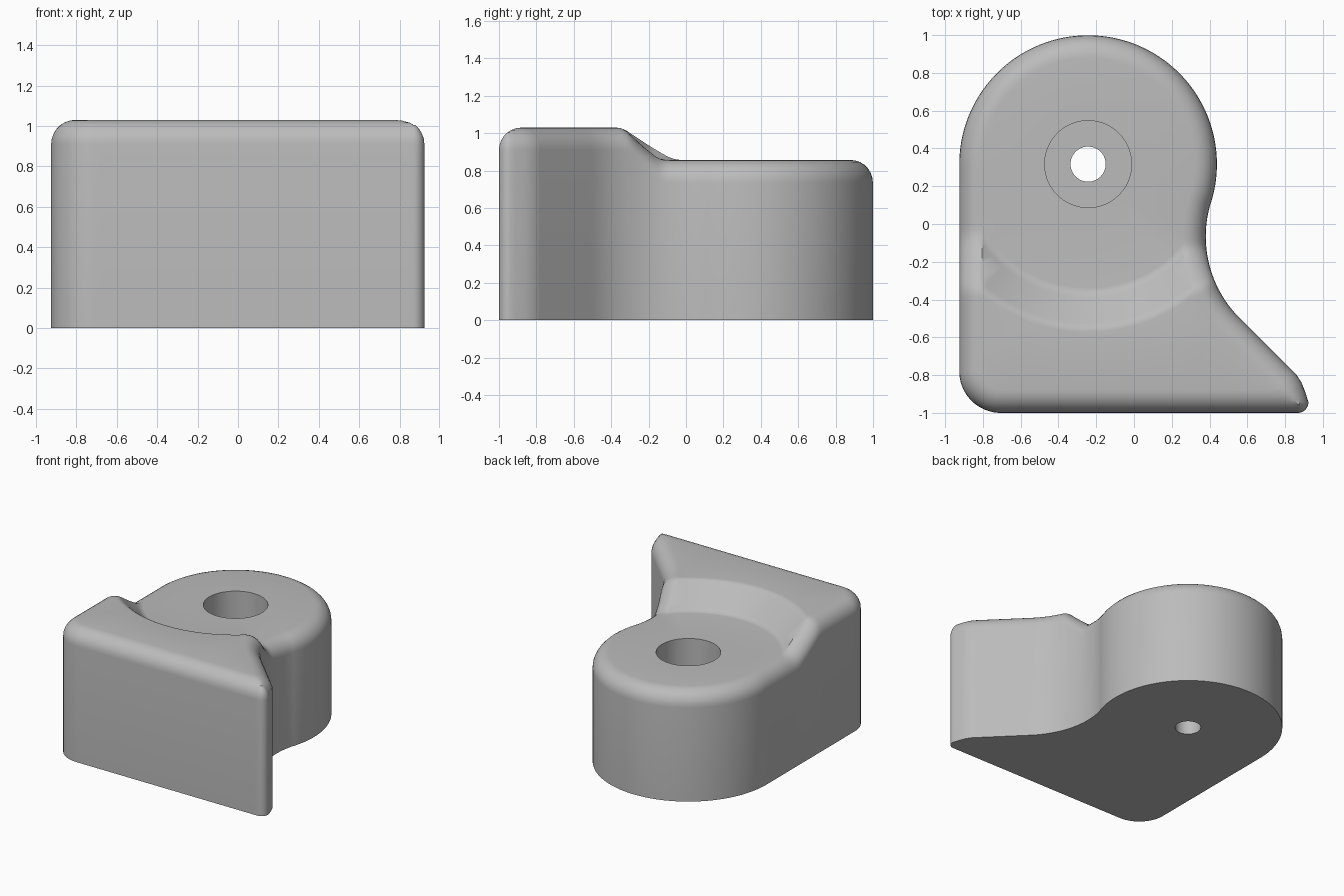
import bpy, bmesh
from math import sin, cos, radians, sqrt, hypot, ceil, tau
from mathutils import Vector
from mathutils.geometry import delaunay_2d_cdt

cube = bpy.data.objects.get("Cube")
if cube:
    bpy.data.objects.remove(cube)

CENTER = Vector((-0.243, 0.317))    # axis of the round lobe and the screw hole
LOBE_R, ROLL = 0.682, 0.12          # lobe radius, rounded top edge radius
LOW_Z, HIGH_Z = 0.857, 1.03         # lower deck and raised deck
STEP_IN, STEP_OUT, SOFT = 0.68, 0.865, 0.025
HEAD_R, BORE_R, SEAT_Z = 0.23, 0.093, 0.3


def arc(center, radius, start, end, step=2):
    n = max(2, ceil(abs(end - start) / step))
    angles = [radians(start + (end - start) * i / n) for i in range(n + 1)]
    return [Vector(center) + radius * Vector((cos(a), sin(a))) for a in angles]


def resample(points, spacing):
    out = []
    for a, b in zip(points, points[1:] + points[:1]):
        n = max(1, round((b - a).length / spacing))
        out += [a.lerp(b, i / n) for i in range(n)]
    return out


# Plan outline, counter-clockwise: lobe, straight side, corner, pointed toe, neck
outline = arc(CENTER, LOBE_R, -17.2, 180)
outline += arc((-0.705, -0.78), 0.22, 180, 270, 5)
outline += arc((0.868, -0.945), 0.055, -90, 5, 12)
outline += [Vector(p) for p in ((0.905, -0.885), (0.886, -0.838), (0.86, -0.798), (0.825, -0.763))]
outline += arc((0.99, -0.066), 0.61, 225, 164)
outline = resample(outline, 0.025)
count = len(outline)
normals = []
for i in range(count):
    t = (outline[(i + 1) % count] - outline[i - 1]).normalized()
    normals.append(Vector((-t.y, t.x)))
segments = [(outline[i].x, outline[i].y,
             outline[(i + 1) % count].x - outline[i].x,
             outline[(i + 1) % count].y - outline[i].y) for i in range(count)]


def nearest(p):
    """Distance to the outline, with the segment and the place along it."""
    best = (9, 0, 0)
    for i, (x, y, dx, dy) in enumerate(segments):
        px, py = p.x - x, p.y - y
        t = min(1, max(0, (px * dx + py * dy) / (dx * dx + dy * dy)))
        d = hypot(px - t * dx, py - t * dy)
        if d < best[0]:
            best = (d, i, t)
    return best


def inside(p):
    hit = False
    for x, y, dx, dy in segments:
        if (y > p.y) != (y + dy > p.y) and p.x < x + dx * (p.y - y) / dy:
            hit = not hit
    return hit


def ramp(u):
    if abs(u) < SOFT:
        return (u + SOFT) ** 2 / (4 * SOFT)
    return max(u, 0)


def deck(p):
    """Conical step between the two decks, with softened creases."""
    r = (p - CENTER).length
    slope = (HIGH_Z - LOW_Z) / (STEP_OUT - STEP_IN)
    return LOW_Z + slope * (ramp(r - STEP_IN) - ramp(r - STEP_OUT))


def top_height(p):
    d, i, t = nearest(p)
    if d >= ROLL:
        return deck(p)
    j = (i + 1) % count
    foot = outline[i].lerp(outline[j], t)
    inner = foot + normals[i].lerp(normals[j], t).normalized() * ROLL
    return deck(inner) - ROLL + sqrt(max(0, ROLL ** 2 - (ROLL - d) ** 2))


# Guide lines for the top surface
points, edges = [], []


def add_line(line, closed, keep=lambda p: True):
    ids = []
    for p in line:
        if keep(p):
            ids.append(len(points))
            points.append(p)
        else:
            ids.append(None)
    pairs = list(zip(ids, ids[1:])) + ([(ids[-1], ids[0])] if closed else [])
    edges.extend(e for e in pairs if None not in e)


add_line(outline, True)
add_line(arc(CENTER, HEAD_R, 0, 360, 5)[:-1], True)
for k in range(1, 8):
    depth = ROLL * (1 - cos(k / 7 * tau / 4))
    add_line([p + n * depth for p, n in zip(outline, normals)], True,
             lambda p: nearest(p)[0] > depth - 0.002)
for crease in (STEP_IN, STEP_OUT):
    for k in range(-2, 3):
        add_line(arc(CENTER, crease + k * SOFT / 2, 180, 360), False,
                 lambda p: inside(p) and nearest(p)[0] > ROLL + 0.002)

verts, _, faces, *_ = delaunay_2d_cdt(points, edges, [], 0, 1e-4)

# Top surface
bm = bmesh.new()
bverts = [bm.verts.new((p.x, p.y, top_height(p))) for p in verts]
for f in faces:
    mid = sum((verts[i] for i in f), Vector((0, 0))) / len(f)
    if (mid - CENTER).length > HEAD_R * 0.999 and inside(mid):
        bm.faces.new([bverts[i] for i in f])
bmesh.ops.delete(bm, geom=[v for v in bm.verts if not v.link_faces], context='VERTS')


def extrude(loop, z, scale=1):
    geom = bmesh.ops.extrude_edge_only(bm, edges=loop)["geom"]
    for v in geom:
        if isinstance(v, bmesh.types.BMVert):
            flat = CENTER + (v.co.xy - CENTER) * scale
            v.co = (flat.x, flat.y, z)
    return [e for e in geom if isinstance(e, bmesh.types.BMEdge) and e.is_boundary]


# Side walls, counterbored screw hole and underside
rim = [e for e in bm.edges if e.is_boundary]
hole = [e for e in rim if (e.verts[0].co.xy - CENTER).length < HEAD_R * 1.1]
wall = [e for e in rim if e not in hole]
base = extrude(wall, 0)
hole = extrude(hole, SEAT_Z)
hole = extrude(hole, SEAT_Z, BORE_R / HEAD_R)
hole = extrude(hole, 0)
bmesh.ops.triangle_fill(bm, edges=base + hole, use_beauty=True)
bmesh.ops.recalc_face_normals(bm, faces=bm.faces[:])

mesh = bpy.data.meshes.new("stepped_foot")
bm.to_mesh(mesh)
bm.free()
foot = bpy.data.objects.new("stepped_foot", mesh)
bpy.context.collection.objects.link(foot)

# Single plain grey
grey = bpy.data.materials.new("plain_grey")
grey.use_nodes = True
colour = (0.5, 0.5, 0.5, 1)
grey.diffuse_color = colour
grey.node_tree.nodes["Principled BSDF"].inputs["Base Color"].default_value = colour
mesh.materials.append(grey)

bpy.context.view_layer.objects.active = foot
foot.select_set(True)
bpy.ops.object.shade_smooth_by_angle(angle=radians(35))
